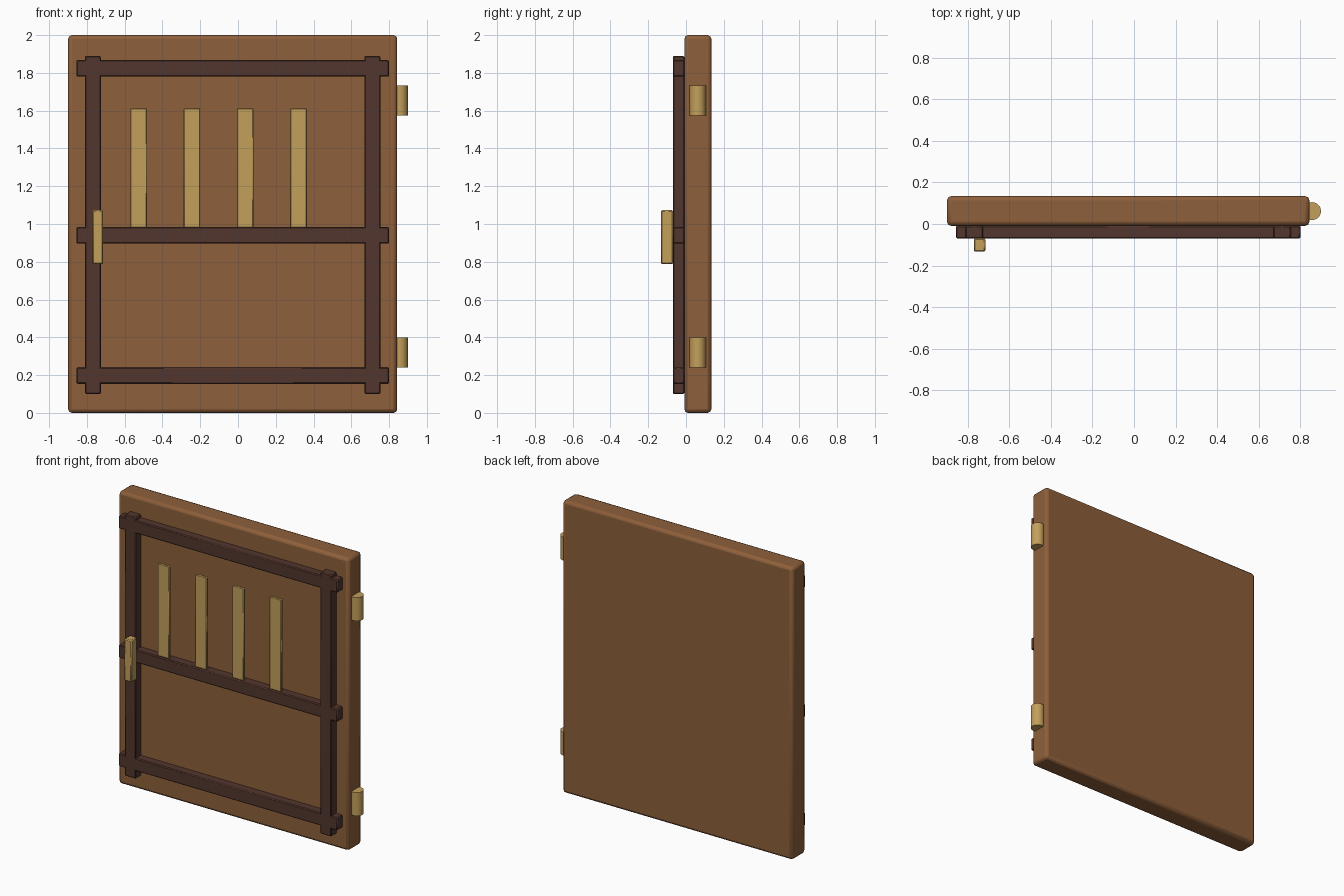
import bpy

if "Cube" in bpy.data.objects:
    bpy.data.objects.remove(bpy.data.objects["Cube"])

def material(name, rgb):
    m = bpy.data.materials.new(name)
    m.diffuse_color = (*rgb, 1)
    m.use_nodes = True
    m.node_tree.nodes["Principled BSDF"].inputs["Base Color"].default_value = m.diffuse_color
    return m

wood = material("wood", (0.27, 0.115, 0.043))
dark = material("dark_wood", (0.085, 0.037, 0.026))
brass = material("brass", (0.55, 0.35, 0.105))

def finish(ob, name, mat, bevel, segments):
    ob.name = name
    ob.data.materials.append(mat)
    if bevel:
        b = ob.modifiers.new("bevel", 'BEVEL')
        b.width, b.segments = bevel, segments
    bpy.ops.object.shade_smooth_by_angle()

def box(name, x, y, z, mat, bevel=0.006, segments=1):
    """Box given its (min, max) range on each axis."""
    bpy.ops.mesh.primitive_cube_add(size=1, location=[sum(r) / 2 for r in (x, y, z)])
    ob = bpy.context.object
    ob.scale = [r[1] - r[0] for r in (x, y, z)]
    bpy.ops.object.transform_apply(location=False, rotation=False, scale=True)
    finish(ob, name, mat, bevel, segments)

MID = -0.028          # centre of the door leaf in x
FRAME_Y = (-0.07, -0.008)

# Door leaf
box("door_panel", (-0.899, 0.843), (-0.009, 0.134), (0, 2), wood, 0.02, 2)

# Raised frame: two stiles and three rails
for side, s in (("left", -1), ("right", 1)):
    c = MID + s * 0.74
    box(f"{side}_stile", (c - 0.0425, c + 0.0425), FRAME_Y, (0.10, 1.89), dark)
for name, z in (("bottom", 0.198), ("middle", 0.94), ("top", 1.824)):
    box(f"{name}_rail", (MID - 0.828, MID + 0.828), FRAME_Y, (z - 0.044, z + 0.044), dark)

# Slats standing off the upper panel
for i in range(4):
    c = -0.526 + i * 0.282
    box(f"slat_{i + 1}", (c - 0.044, c + 0.044), (-0.055, -0.036), (0.975, 1.613), brass, 0.004)

# Pull handle
box("handle", (-0.77, -0.714), (-0.133, -0.069), (0.787, 1.073), brass)

# Hinge barrels
for name, z in (("lower", 0.32), ("upper", 1.654)):
    bpy.ops.mesh.primitive_cylinder_add(vertices=20, radius=0.043, depth=0.16,
                                        location=(0.856, 0.062, z))
    finish(bpy.context.object, f"{name}_hinge", brass, 0, 1)
